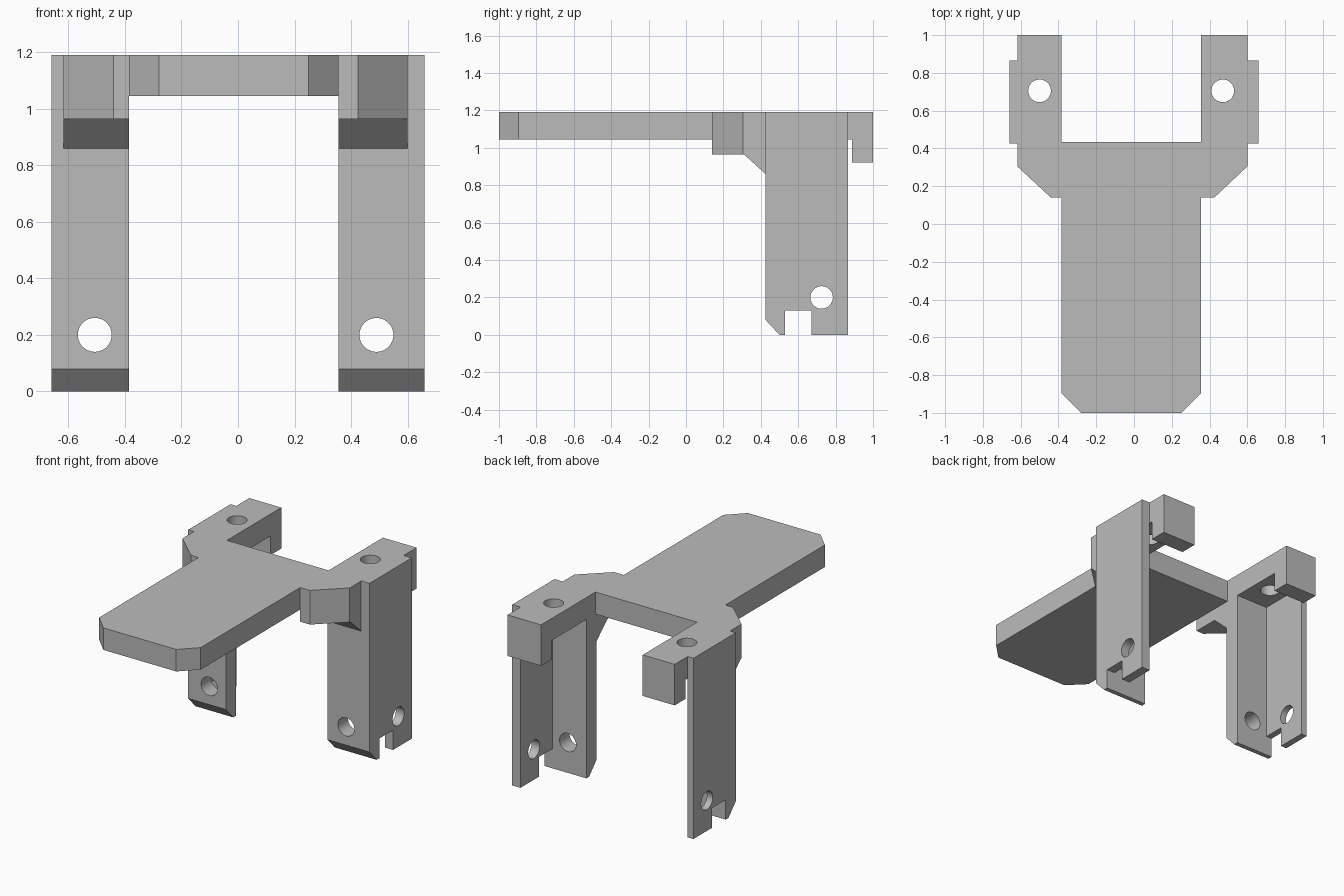
import bpy, bmesh, math
from mathutils import Vector

cube = bpy.data.objects.get("Cube")
if cube:
    bpy.data.objects.remove(cube)

grey = bpy.data.materials.new("plain_grey")
grey.use_nodes = True
grey.diffuse_color = (0.5, 0.5, 0.5, 1)
grey.node_tree.nodes["Principled BSDF"].inputs["Base Color"].default_value = (0.5, 0.5, 0.5, 1)

TOP, UNDER = 1.19, 1.045      # deck surfaces
FRONT, WALL_BACK = 0.425, 0.865


def prism(name, profile, axis, start, end):
    """Extrude a flat profile along x (points are y, z) or z (points are x, y)."""
    def place(p, d):
        return (d, p[0], p[1]) if axis == "x" else (p[0], p[1], d)
    bm = bmesh.new()
    face = bm.faces.new([bm.verts.new(place(p, start)) for p in profile])
    new = bmesh.ops.extrude_face_region(bm, geom=[face])["geom"]
    offset = Vector(place((0, 0), end - start))
    bmesh.ops.translate(bm, vec=offset, verts=[v for v in new if isinstance(v, bmesh.types.BMVert)])
    bmesh.ops.recalc_face_normals(bm, faces=bm.faces[:])
    mesh = bpy.data.meshes.new(name)
    bm.to_mesh(mesh)
    bm.free()
    mesh.materials.append(grey)
    obj = bpy.data.objects.new(name, mesh)
    bpy.context.collection.objects.link(obj)
    return obj


def drill(obj, centre, rotation):
    """Cut a round hole through a part."""
    bpy.ops.mesh.primitive_cylinder_add(vertices=48, radius=0.06, depth=0.4,
                                        location=centre, rotation=rotation)
    cutter = bpy.context.object
    cutter.data.materials.append(grey)
    mod = obj.modifiers.new("hole", "BOOLEAN")
    mod.operation, mod.solver, mod.object = "DIFFERENCE", "EXACT", cutter
    bpy.ops.object.select_all(action="DESELECT")
    bpy.context.view_layer.objects.active = obj
    obj.select_set(True)
    bpy.ops.object.modifier_apply(modifier=mod.name)
    bpy.data.objects.remove(cutter)
    bpy.ops.object.shade_smooth_by_angle(angle=math.radians(25))


# Inner, shoulder, arm and outer x positions, then hole positions, for each side
sides = {
    "left": dict(inner=0.355, nose=0.25, neck=0.425, arm=0.6, outer=0.66, arm_hole=0.47, leg_hole=0.49),
    "right": dict(inner=-0.385, nose=-0.28, neck=-0.44, arm=-0.618, outer=-0.66, arm_hole=-0.5, leg_hole=-0.507),
}


# Deck with chamfered nose, flared shoulders and two rear arms
def half_outline(s):
    return [(s["nose"], -1), (s["inner"], -0.895), (s["inner"], 0.14), (s["neck"], 0.14),
            (s["arm"], 0.305), (s["arm"], 1), (s["inner"], 1), (s["inner"], 0.435)]


outline = half_outline(sides["left"]) + half_outline(sides["right"])[::-1]
deck = prism("deck", outline, "z", UNDER, TOP)

for side, s in sides.items():
    inner, arm, outer = s["inner"], s["arm"], s["outer"]
    drill(deck, (s["arm_hole"], 0.705, UNDER), (0, 0, 0))

    # Shoulder block and sloped brace under the deck
    prism(side + "_shoulder_block", [(inner, 0.14), (s["neck"], 0.14), (arm, 0.305),
          (arm, FRONT), (inner, FRONT)], "z", 0.965, UNDER)
    prism(side + "_brace", [(0.31, 0.965), (FRONT, 0.965), (FRONT, 0.86)], "x", inner, arm)

    # Front leg panel with chamfered foot
    panel = prism(side + "_leg_front_panel", [(FRONT, 0.08), (0.5, 0), (0.53, 0),
                  (0.53, UNDER), (FRONT, UNDER)], "x", inner, arm)
    drill(panel, (s["leg_hole"], 0.48, 0.2), (math.pi / 2, 0, 0))

    # Outer leg panel with notched foot
    panel = prism(side + "_leg_side_panel", [(FRONT, 0.08), (0.5, 0), (0.53, 0), (0.53, 0.13),
                  (0.67, 0.13), (0.67, 0), (WALL_BACK, 0), (WALL_BACK, TOP), (FRONT, TOP)],
                  "x", arm, outer)
    drill(panel, (outer, 0.725, 0.2), (0, math.pi / 2, 0))

    # Hook at the rear end of the arm
    prism(side + "_rear_hook", [(0.887, 0.92), (1, 0.92), (1, UNDER), (0.887, UNDER)], "x", inner, arm)
